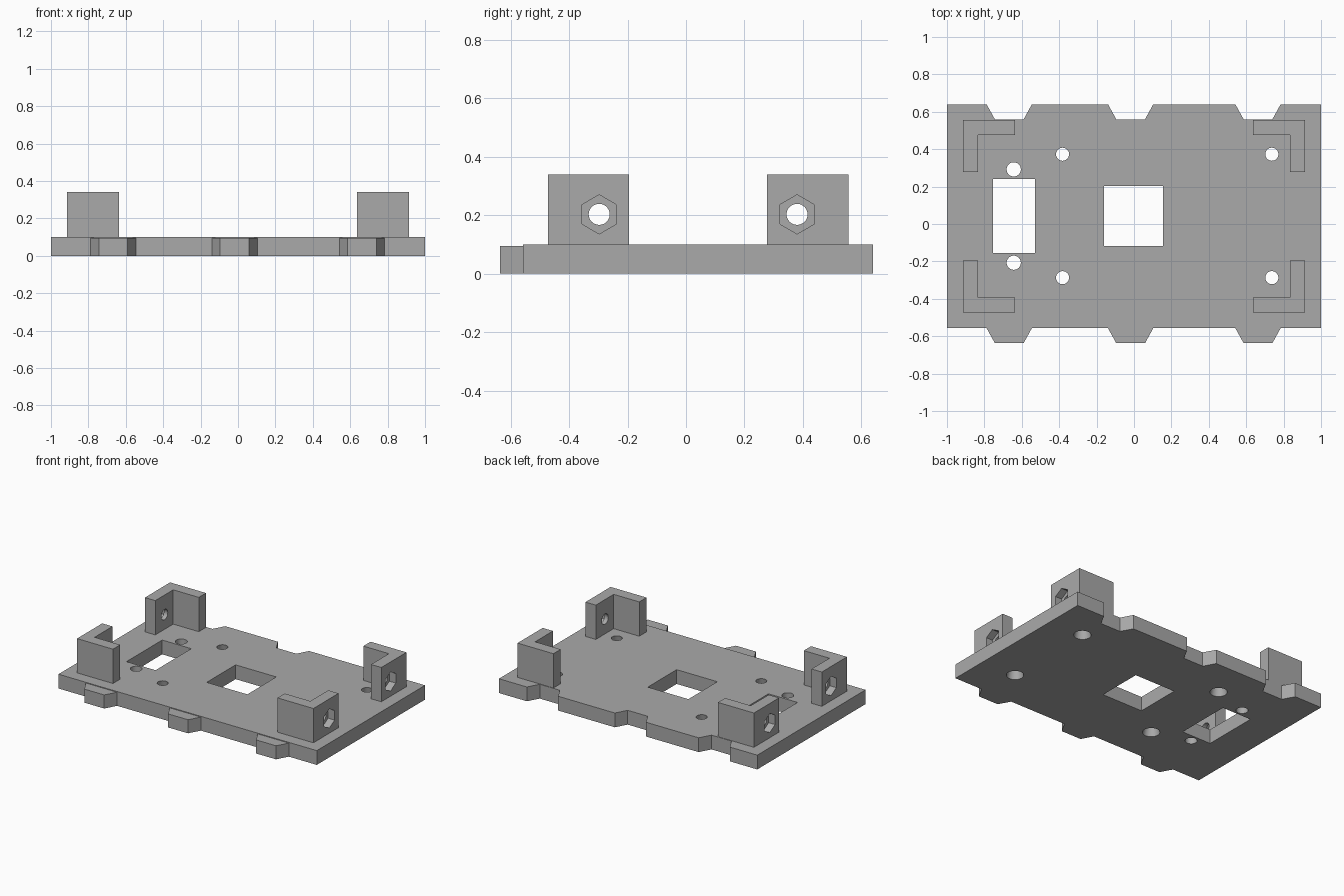
import bpy, bmesh
from math import cos, sin, tau, pi
from mathutils import Matrix

cube = bpy.data.objects.get("Cube")
if cube:
    bpy.data.objects.remove(cube, do_unlink=True)

grey = bpy.data.materials.new("plain grey")
grey.use_nodes = True
colour = (0.4, 0.4, 0.4, 1)
grey.diffuse_color = colour
grey.node_tree.nodes["Principled BSDF"].inputs["Base Color"].default_value = colour


def loft(name, bottom, z0, z1, top=None, matrix=None):
    """Closed solid between two outlines of equal point count."""
    bm = bmesh.new()
    low = [bm.verts.new((x, y, z0)) for x, y in bottom]
    high = [bm.verts.new((x, y, z1)) for x, y in (top or bottom)]
    bm.faces.new(low)
    bm.faces.new(high)
    for i in range(len(low)):
        j = (i + 1) % len(low)
        bm.faces.new((low[i], low[j], high[j], high[i]))
    if matrix:
        bm.transform(matrix)
    bmesh.ops.recalc_face_normals(bm, faces=bm.faces)
    mesh = bpy.data.meshes.new(name)
    bm.to_mesh(mesh)
    bm.free()
    mesh.materials.append(grey)
    obj = bpy.data.objects.new(name, mesh)
    bpy.context.collection.objects.link(obj)
    return obj


def ring(r, n=32, x=0, y=0):
    return [(x + r * cos(tau * i / n), y + r * sin(tau * i / n)) for i in range(n)]


def rect(x0, x1, y0, y1):
    return [(x0, y0), (x1, y0), (x1, y1), (x0, y1)]


def carve(obj, cutters):
    """Subtract the cutters, then remove them."""
    bpy.ops.object.select_all(action="DESELECT")
    bpy.context.view_layer.objects.active = obj
    obj.select_set(True)
    for cutter in cutters:
        cutter.hide_render = True
        mod = obj.modifiers.new("cut", "BOOLEAN")
        mod.operation, mod.solver, mod.object = "DIFFERENCE", "EXACT", cutter
        bpy.ops.object.modifier_apply(modifier=mod.name)
        bpy.data.objects.remove(cutter, do_unlink=True)
    bpy.ops.object.shade_smooth_by_angle(angle=pi / 6)


FRONT, BACK, DEPTH, THICK = -0.557, 0.64, 0.08, 0.1
WIDE, NARROW = 0.121, 0.077
JOINTS = (-0.667, -0.018, 0.663)

# Base plate outline, with tapered notches along the back edge
outline = [(-1, FRONT), (1, FRONT), (1, BACK)]
for c in reversed(JOINTS):
    outline += [(c + WIDE, BACK), (c + NARROW, BACK - DEPTH),
                (c - NARROW, BACK - DEPTH), (c - WIDE, BACK)]
outline.append((-1, BACK))
plate = loft("base_plate", outline, 0, THICK)

# Windows, plain holes and tapered screw holes through the plate
cutters = [loft("window_cutter", rect(-0.16, 0.155, -0.118, 0.202), -0.1, 0.2),
           loft("slot_cutter", rect(-0.755, -0.53, -0.155, 0.24), -0.1, 0.2)]
for y in (0.292, -0.207):
    cutters.append(loft("pin_cutter", ring(0.038, x=-0.643, y=y), -0.1, 0.2))
for x in (-0.382, 0.737):
    for y in (0.373, -0.287):
        cutters.append(loft("screw_cutter", ring(0.059, x=x, y=y), -0.02, THICK + 0.02,
                            top=ring(0.031, x=x, y=y)))
carve(plate, cutters)

# Tapered tabs along the front edge
for side, c in zip(("right", "middle", "left"), JOINTS):
    tip = FRONT - DEPTH
    loft(side + "_tab", [(c - WIDE, FRONT), (c - NARROW, tip),
                         (c + NARROW, tip), (c + WIDE, FRONT)], 0, 0.095)

# Corner brackets with a bolt hole and an outer hexagonal nut pocket
LEG, WALL, EDGE = 0.278, 0.08, 0.915
corner = [(0, 0), (LEG, 0), (LEG, WALL), (WALL, WALL), (WALL, LEG), (0, LEG)]
for sx, side in ((1, "left"), (-1, "right")):
    for sy, end, y0 in ((1, "back", 0.556), (-1, "front", -0.473)):
        pts = [(sx * (EDGE - a), y0 - sy * b) for a, b in corner]
        bracket = loft(f"{end}_{side}_bracket", pts, THICK, 0.34)
        place = Matrix.Translation((sx * EDGE, y0 - sy * 0.176, 0.203)) @ Matrix.Rotation(pi / 2, 4, "Y")
        carve(bracket, [loft("bolt_cutter", ring(0.036), -0.12, 0.12, matrix=place),
                        loft("nut_cutter", ring(0.067, 6), -0.05, 0.05, matrix=place)])
